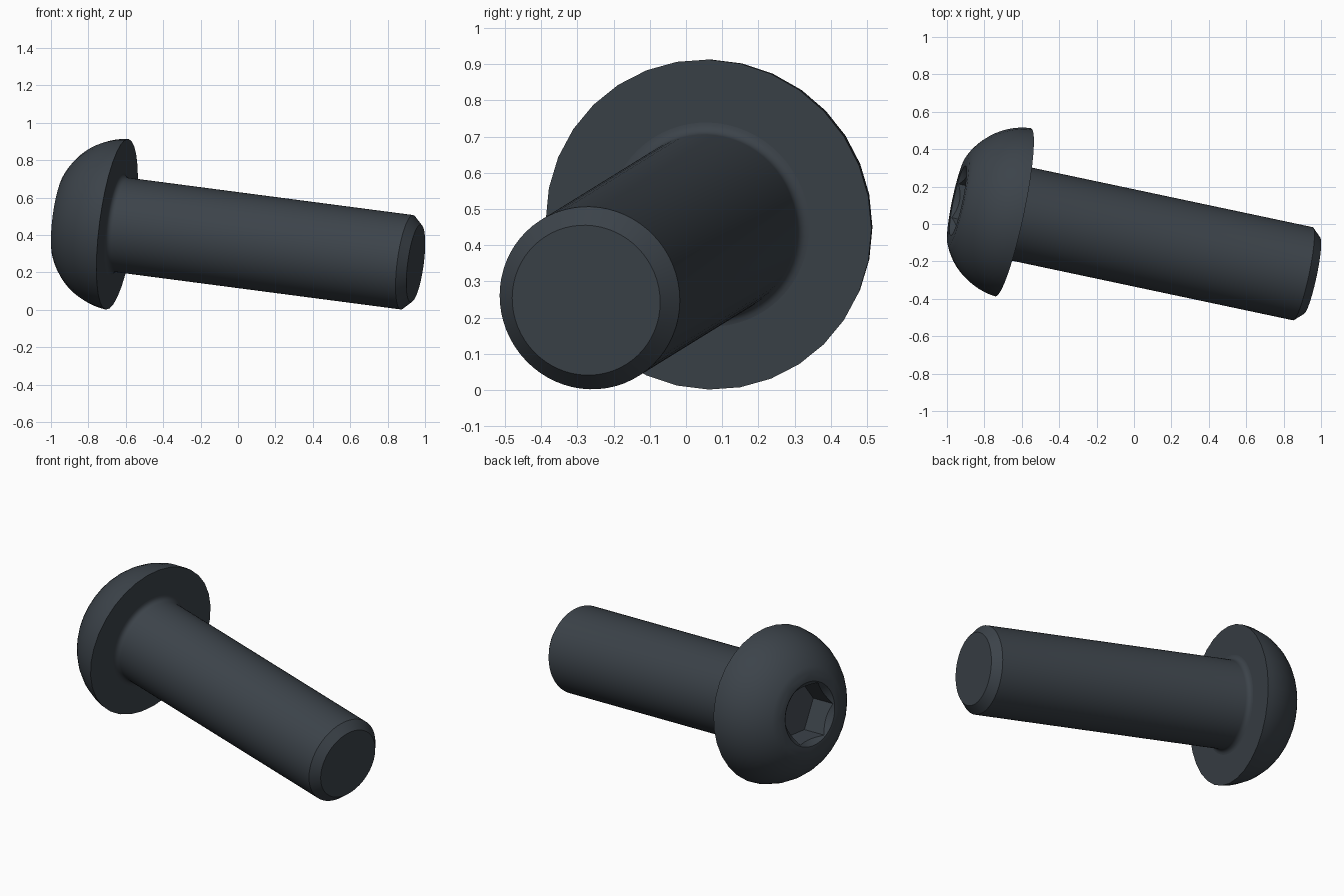
import bpy, bmesh
from math import cos, sin, pi, atan2, hypot
from mathutils import Vector, Matrix

if "Cube" in bpy.data.objects:
    bpy.data.objects.remove(bpy.data.objects["Cube"], do_unlink=True)

# Dark steel material
steel = bpy.data.materials.new("dark_steel")
steel.use_nodes = True
colour = (0.045, 0.056, 0.068, 1)
steel.diffuse_color = colour
steel.node_tree.nodes["Principled BSDF"].inputs["Base Color"].default_value = colour

# Tilted frame: local z runs down the shank, origin under the head
axis = Vector((0.9703, -0.2057, -0.1271)).normalized()
side = Vector((0, 1, 0))
side = (side - axis * axis.dot(side)).normalized()
up = axis.cross(side)
frame = Matrix.Translation((-0.646, 0.0625, 0.457)) @ Matrix((side, up, axis)).transposed().to_4x4()


def lathe(name, profile, sides):
    """Revolve (radius, height) points; the open ends become flat caps."""
    bm = bmesh.new()
    rings = [[bm.verts.new((r * cos(2 * pi * i / sides), r * sin(2 * pi * i / sides), z))
              for i in range(sides)] for r, z in profile]
    for a, b in zip(rings, rings[1:]):
        for i in range(sides):
            j = (i + 1) % sides
            bm.faces.new((a[i], a[j], b[j], b[i]))
    bm.faces.new(rings[0])
    bm.faces.new(rings[-1])
    bmesh.ops.recalc_face_normals(bm, faces=bm.faces)
    mesh = bpy.data.meshes.new(name)
    bm.to_mesh(mesh)
    bm.free()
    mesh.materials.append(steel)
    obj = bpy.data.objects.new(name, mesh)
    obj.matrix_world = frame
    bpy.context.collection.objects.link(obj)
    return obj


def smooth(obj):
    obj.data.shade_smooth()
    obj.data.set_sharp_from_angle(angle=pi / 6)


# Domed head: arc from the rim to the flat top
RIM, FLAT, TOP = 0.46, 0.245, 0.304
cr, cz = 0.095, 0.03
rho = hypot(RIM - cr, cz)
a0 = atan2(cz, RIM - cr)
a1 = atan2(TOP + cz, FLAT - cr)
steps = 12
dome = []
for k in range(steps + 1):
    a = a0 + (a1 - a0) * k / steps
    dome.append((cr + rho * cos(a), cz - rho * sin(a)))
head = lathe("head", dome, 32)

# Hex socket with a conical lead-in
cutters = [
    lathe("socket_cutter", [(0.184, -TOP + 0.17), (0.184, -TOP - 0.05)], 6),
    lathe("lead_in_cutter", [(0.155, -TOP + 0.033), (0.19, -TOP), (0.2, -TOP - 0.01)], 64),
]
for cutter in cutters:
    cutter.hide_render = True
    mod = head.modifiers.new(cutter.name, "BOOLEAN")
    mod.operation = "DIFFERENCE"
    mod.solver = "EXACT"
    mod.object = cutter
bpy.context.view_layer.update()
cut_mesh = bpy.data.meshes.new_from_object(head.evaluated_get(bpy.context.evaluated_depsgraph_get()))
head.modifiers.clear()
head.data = cut_mesh
for cutter in cutters:
    bpy.data.objects.remove(cutter, do_unlink=True)
smooth(head)

# Shank with a fillet under the head and a chamfered tip
R, FILLET = 0.2545, 0.03
profile = [(R + FILLET, -0.02)]
for k in range(6):
    a = pi / 2 * k / 5
    profile.append((R + FILLET * (1 - sin(a)), FILLET * (1 - cos(a))))
profile += [(R, 1.597), (0.209, 1.645)]
smooth(lathe("shank", profile, 64))
